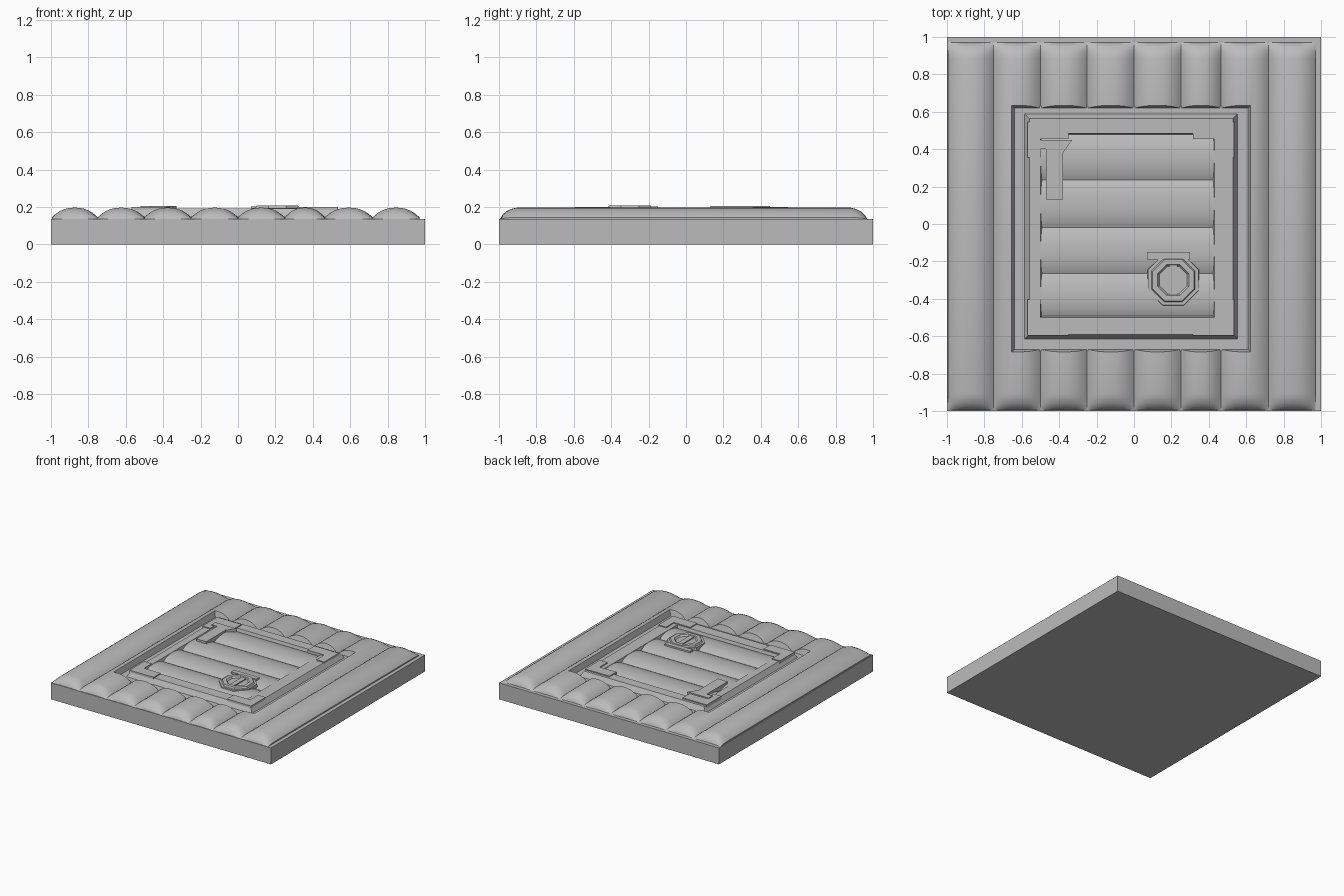
import bpy, bmesh, math

cube = bpy.data.objects.get("Cube")
if cube:
    bpy.data.objects.remove(cube, do_unlink=True)

grey = bpy.data.materials.new("plain_grey")
grey.use_nodes = True
grey.diffuse_color = (0.5, 0.5, 0.5, 1)
grey.node_tree.nodes["Principled BSDF"].inputs["Base Color"].default_value = (0.5, 0.5, 0.5, 1)


def loft(name, loops, cap=True, closed=False, smooth=False):
    """Skin a list of equal-length point loops."""
    bm = bmesh.new()
    rows = [[bm.verts.new(p) for p in loop] for loop in loops]
    pairs = list(zip(rows, rows[1:])) + ([(rows[-1], rows[0])] if closed else [])
    for a, b in pairs:
        for i in range(len(a)):
            j = (i + 1) % len(a)
            bm.faces.new((a[i], a[j], b[j], b[i]))
    if cap and not closed:
        bm.faces.new(rows[0][::-1])
        bm.faces.new(rows[-1])
    bmesh.ops.recalc_face_normals(bm, faces=bm.faces)
    mesh = bpy.data.meshes.new(name)
    bm.to_mesh(mesh)
    bm.free()
    mesh.materials.append(grey)
    ob = bpy.data.objects.new(name, mesh)
    bpy.context.collection.objects.link(ob)
    if smooth:
        smooth_shade(ob)
    return ob


def activate(ob):
    bpy.ops.object.select_all(action='DESELECT')
    ob.select_set(True)
    bpy.context.view_layer.objects.active = ob


def smooth_shade(ob):
    activate(ob)
    bpy.ops.object.shade_smooth_by_angle(angle=math.radians(35))


def rect(x0, x1, y0, y1, z, inset=0):
    return [(x0 + inset, y0 + inset, z), (x1 - inset, y0 + inset, z),
            (x1 - inset, y1 - inset, z), (x0 + inset, y1 - inset, z)]


def octagon(cx, cy, r, z):
    return [(cx + r * math.cos(math.pi * (k + 0.5) / 4),
             cy + r * math.sin(math.pi * (k + 0.5) / 4), z) for k in range(8)]


def plate(name, points, z0, z1):
    return loft(name, [[(x, y, z) for x, y in points] for z in (z0, z1)])


def board(name, side, ends, bottom, valley, top, along_y=True, rounded=True):
    """Crowned board; its ends roll down when rounded."""
    a, b = side
    s, e = ends
    mid, half = (a + b) / 2, (b - a) / 2
    roll = [(0, 0), (0.015, 0.4), (0.035, 0.68), (0.06, 0.88), (0.09, 1)]
    if not rounded:
        roll = [(0, 1)]
    stations = [(s + d, f) for d, f in roll] + [(e - d, f) for d, f in reversed(roll)]
    loops = []
    for pos, f in stations:
        loop = [(a, bottom)]
        for k in range(15):
            t = -math.cos(math.pi * k / 14)
            z = valley + (top - valley) * (1 - abs(t) ** 2.4)
            loop.append((mid + half * t, 0.135 + (z - 0.135) * f if rounded else z))
        loop.append((b, bottom))
        loops.append([(u, pos, z) if along_y else (pos, u, z) for u, z in loop])
    return loft(name, loops, smooth=True)


# Base slab
loft("base_slab", [rect(-1, 1, -1, 1, 0), rect(-1, 1, -1, 1, 0.135)])

# Floor planks with a sloped hatch opening
opening = (-0.635, 0.605, -0.665, 0.615)
cutter = loft("opening_cutter", [rect(*opening, 0.1, 0.01), rect(*opening, 0.25, -0.035)])
cutter.hide_render = True
edges = [-0.995, -0.75, -0.5, -0.25, 0, 0.25, 0.465, 0.72, 0.97]
for i, span in enumerate(zip(edges, edges[1:])):
    plank = board(f"floor_plank_{i + 1}", span, (-0.995, 0.97), 0.12, 0.145, 0.197)
    if 0 < i < 7:
        mod = plank.modifiers.new("opening", 'BOOLEAN')
        mod.operation = 'DIFFERENCE'
        mod.solver = 'EXACT'
        mod.object = cutter
        activate(plank)
        bpy.ops.object.modifier_apply(modifier=mod.name)
        smooth_shade(plank)
bpy.data.objects.remove(cutter, do_unlink=True)

# Recess floor
loft("recess_floor", [rect(-0.65, 0.62, -0.68, 0.63, 0.12), rect(-0.65, 0.62, -0.68, 0.63, 0.15)])

# Hatch frame
outer = (-0.56, 0.53, -0.59, 0.565)
inner = (-0.5, 0.43, -0.5, 0.485)
loft("hatch_frame", [rect(*outer, 0.14, -0.03), rect(*outer, 0.192),
                     rect(*inner, 0.192), rect(*inner, 0.14, 0.015)], closed=True)

# Hatch boards
rows = [-0.5, -0.265, -0.02, 0.235, 0.485]
for i, span in enumerate(zip(rows, rows[1:])):
    board(f"hatch_board_{i + 1}", span, (-0.5, 0.43), 0.13, 0.164, 0.19, False, False)

# Corner brackets
for name, cx, cy, dx, dy in (("back_right", -0.57, 0.545, 1, -1), ("back_left", 0.535, 0.545, -1, -1),
                             ("front_right", -0.57, -0.595, 1, 1), ("front_left", 0.535, -0.595, -1, 1)):
    shape = [(0, 0), (0.22, 0), (0.22, 0.09), (0.07, 0.09), (0.07, 0.19), (0, 0.19)]
    plate(f"{name}_bracket", [(cx + dx * u, cy + dy * v) for u, v in shape], 0.15, 0.2)

# Hinge strap
plate("hinge_strap", [(-0.47, 0.13), (-0.38, 0.13), (-0.38, 0.38), (-0.33, 0.45),
                      (-0.52, 0.45), (-0.52, 0.4), (-0.47, 0.4)], 0.16, 0.207)

# Pull ring with its plate and bar
px, py = 0.21, -0.3
loft("ring_plate", [octagon(px, py, 0.15, 0.16), octagon(px, py, 0.145, 0.196)])
loft("pull_ring", [octagon(px, py, r, z) for r, z in
                   ((0.13, 0.19), (0.12, 0.209), (0.09, 0.209), (0.075, 0.19))], closed=True)
loft("ring_bar", [rect(px - 0.02, px + 0.02, py - 0.08, py + 0.08, z) for z in (0.18, 0.204)])
loft("ring_hinge", [rect(0.07, 0.3, -0.19, -0.15, z) for z in (0.17, 0.203)])
